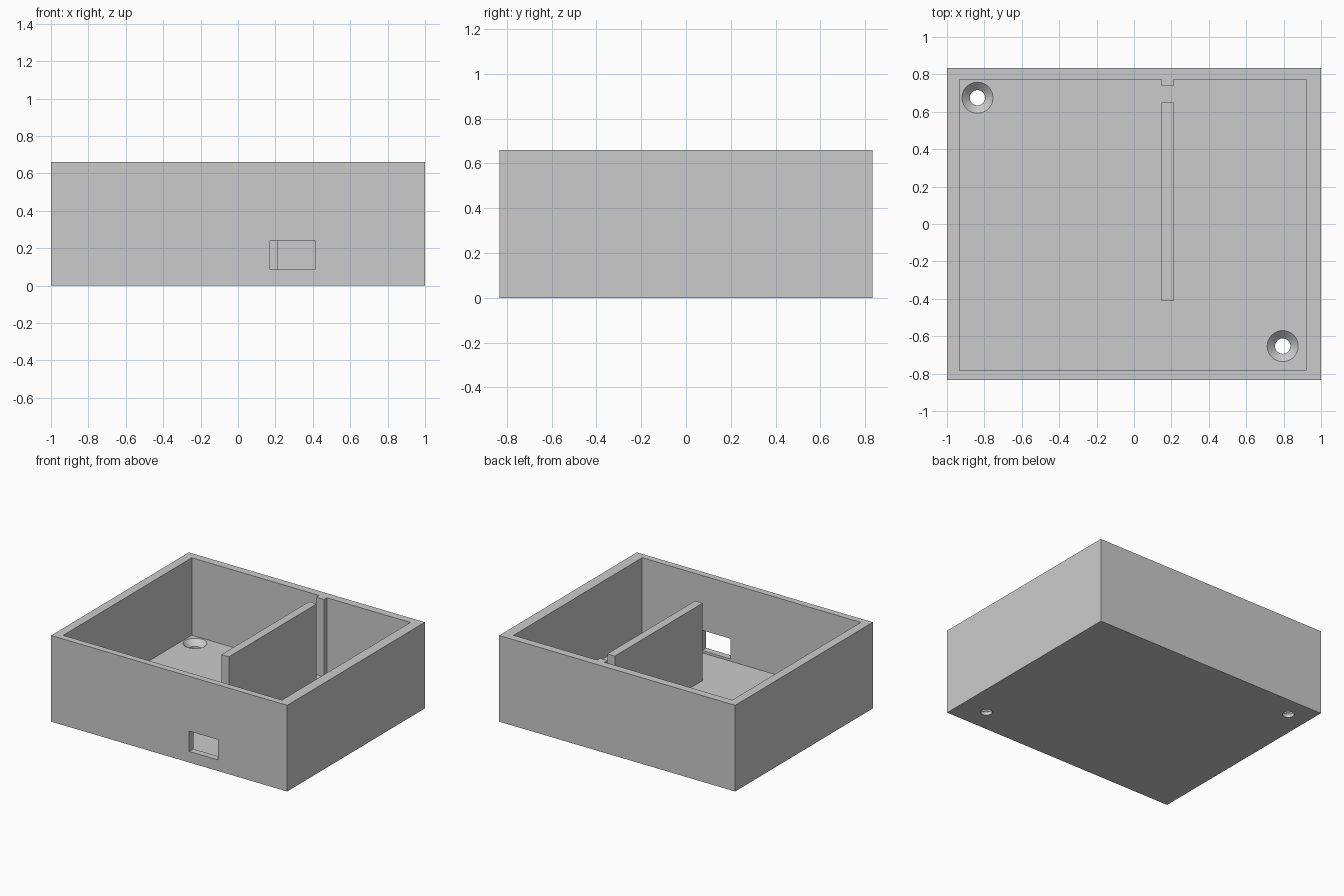
import bpy
import bmesh

# Main dimensions
HALF_X, HALF_Y, HEIGHT, FLOOR = 1.0, 0.833, 0.66, 0.067
LEFT, RIGHT, FRONT, BACK = -0.933, 0.92, -0.783, 0.773
WALL_X0, WALL_X1 = 0.148, 0.212

if "Cube" in bpy.data.objects:
    bpy.data.objects.remove(bpy.data.objects["Cube"], do_unlink=True)

grey = bpy.data.materials.new("plain_grey")
grey.use_nodes = True
grey.diffuse_color = (0.6, 0.6, 0.6, 1)
grey.node_tree.nodes["Principled BSDF"].inputs["Base Color"].default_value = (0.6, 0.6, 0.6, 1)


def make_object(name, bm):
    bmesh.ops.recalc_face_normals(bm, faces=bm.faces)
    mesh = bpy.data.meshes.new(name)
    bm.to_mesh(mesh)
    bm.free()
    mesh.materials.append(grey)
    obj = bpy.data.objects.new(name, mesh)
    bpy.context.collection.objects.link(obj)
    return obj


def prism(name, outline, z0, z1):
    """Extrude a flat outline from z0 up to z1."""
    bm = bmesh.new()
    face = bm.faces.new([bm.verts.new((x, y, z0)) for x, y in outline])
    result = bmesh.ops.extrude_face_region(bm, geom=[face])
    for v in result["geom"]:
        if isinstance(v, bmesh.types.BMVert):
            v.co.z = z1
    return make_object(name, bm)


def box(name, x0, x1, y0, y1, z0, z1):
    return prism(name, [(x0, y0), (x1, y0), (x1, y1), (x0, y1)], z0, z1)


def screw_cutter(name, x, y):
    """Straight shaft that flares out to a countersink at the floor."""
    rings = [(0.041, -0.05), (0.041, 0.026), (0.083, FLOOR), (0.083, FLOOR + 0.05)]
    bm = bmesh.new()
    loops = []
    for radius, z in rings:
        ring = bmesh.ops.create_circle(bm, segments=48, radius=radius)["verts"]
        for v in ring:
            v.co.x += x
            v.co.y += y
            v.co.z = z
        loops.append(ring)
    for low, high in zip(loops, loops[1:]):
        for i in range(len(low)):
            j = (i + 1) % len(low)
            bm.faces.new((low[i], low[j], high[j], high[i]))
    bm.faces.new(loops[0])
    bm.faces.new(loops[-1])
    return make_object(name, bm)


def cut(target, cutter):
    cutter.hide_render = True
    mod = target.modifiers.new("cut", "BOOLEAN")
    mod.operation = "DIFFERENCE"
    mod.solver = "EXACT"
    mod.object = cutter
    bpy.context.view_layer.objects.active = target
    bpy.ops.object.modifier_apply(modifier=mod.name)
    bpy.data.objects.remove(cutter, do_unlink=True)


# Open case; the notch in the cavity outline leaves the short rib on the back wall
case = box("case", -HALF_X, HALF_X, -HALF_Y, HALF_Y, 0, HEIGHT)
rib_y = 0.737
cavity = prism("cavity_cutter", [
    (LEFT, FRONT), (RIGHT, FRONT), (RIGHT, BACK), (WALL_X1, BACK),
    (WALL_X1, rib_y), (WALL_X0, rib_y), (WALL_X0, BACK), (LEFT, BACK)],
    FLOOR, HEIGHT + 0.2)
cut(case, cavity)

# Window through the front wall
cut(case, box("window_cutter", 0.17, 0.413, -HALF_Y - 0.1, FRONT + 0.1, 0.085, 0.24))

# Countersunk screw holes in opposite corners
for x, y in ((-0.837, 0.675), (0.795, -0.653)):
    cut(case, screw_cutter("screw_cutter", x, y))

# Dividing wall standing on the floor, flush with the rim
partition = box("partition", WALL_X0, WALL_X1, -0.413, 0.65, FLOOR, HEIGHT)

# Smooth the round holes and keep the corners sharp
bpy.ops.object.select_all(action="DESELECT")
for obj in (case, partition):
    obj.select_set(True)
bpy.context.view_layer.objects.active = case
bpy.ops.object.shade_smooth_by_angle(angle=0.5)
